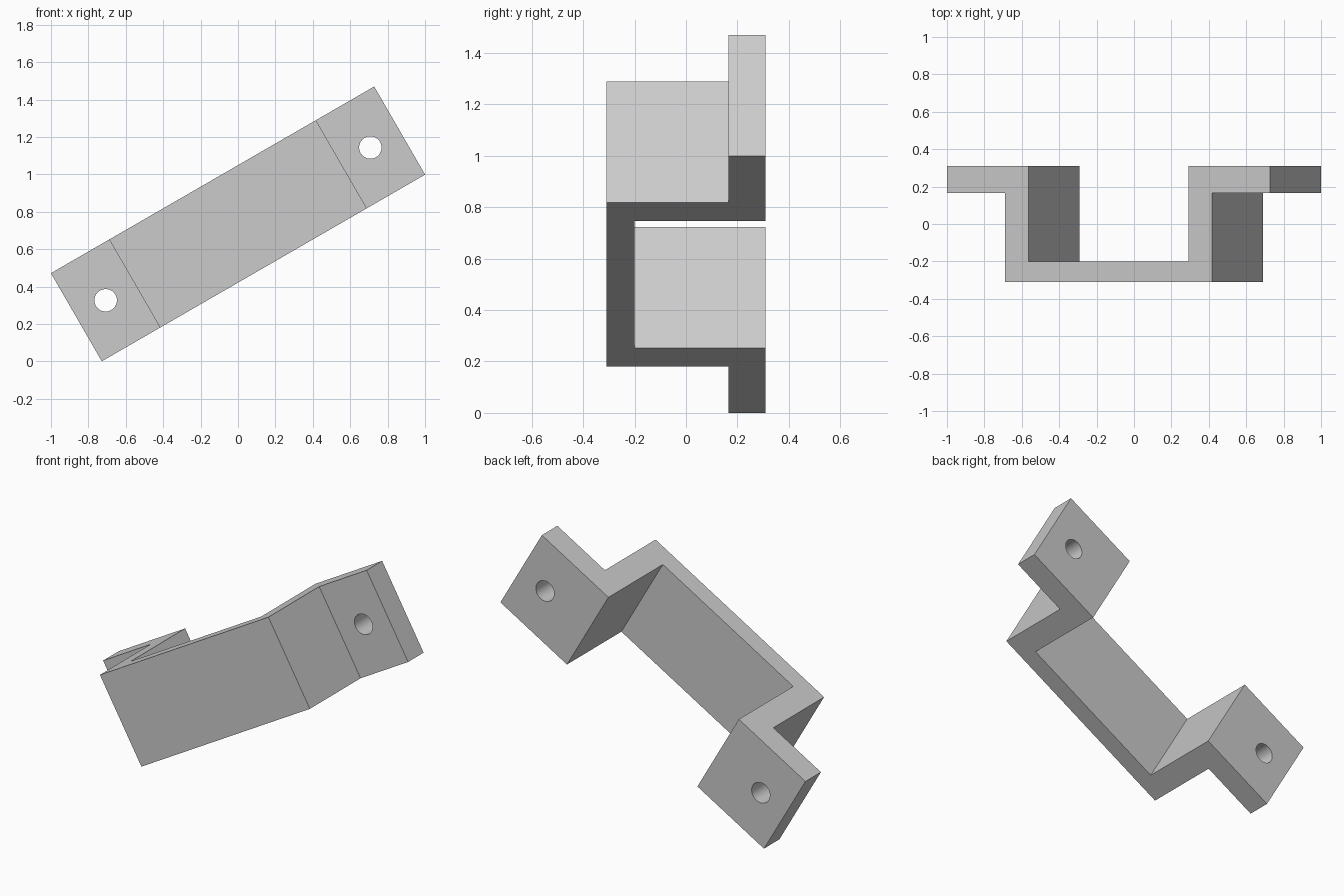
import bpy, bmesh, math
from mathutils import Matrix

cube = bpy.data.objects.get("Cube")
if cube:
    bpy.data.objects.remove(cube, do_unlink=True)

TILT = math.radians(30)
HALF_LENGTH, HALF_WIDTH, HALF_DEPTH = 0.998, 0.272, 0.31
WALL_OUT, WALL_IN = 0.638, 0.494      # upright wall faces along the bracket
FLANGE_Y, PLATE_Y = 0.165, -0.20      # front of flanges, back of bridge plate
HOLE_U, HOLE_R = 0.817, 0.06
CENTRE_Z = 0.735

# Plain grey material
grey = bpy.data.materials.new("light_grey")
grey.use_nodes = True
colour = (0.6, 0.6, 0.6, 1)
grey.diffuse_color = colour
grey.node_tree.nodes["Principled BSDF"].inputs["Base Color"].default_value = colour

# Bracket: half of the hat profile, mirrored, then extruded across its width
half = [(WALL_OUT, -HALF_DEPTH), (WALL_OUT, FLANGE_Y), (HALF_LENGTH, FLANGE_Y),
        (HALF_LENGTH, HALF_DEPTH), (WALL_IN, HALF_DEPTH), (WALL_IN, PLATE_Y)]
profile = half + [(-u, y) for u, y in reversed(half)]
bm = bmesh.new()
face = bm.faces.new([bm.verts.new((u, y, -HALF_WIDTH)) for u, y in profile])
sweep = bmesh.ops.extrude_face_region(bm, geom=[face])
top = [g for g in sweep["geom"] if isinstance(g, bmesh.types.BMVert)]
bmesh.ops.translate(bm, verts=top, vec=(0, 0, 2 * HALF_WIDTH))
bmesh.ops.recalc_face_normals(bm, faces=bm.faces)
mesh = bpy.data.meshes.new("bracket")
bm.to_mesh(mesh)
bm.free()
mesh.materials.append(grey)
bracket = bpy.data.objects.new("bracket", mesh)
bpy.context.collection.objects.link(bracket)

# Bolt holes through both flanges
for side in (-1, 1):
    bpy.ops.mesh.primitive_cylinder_add(
        vertices=48, radius=HOLE_R, depth=0.4,
        location=(side * HOLE_U, (FLANGE_Y + HALF_DEPTH) / 2, 0),
        rotation=(math.pi / 2, 0, 0))
    cutter = bpy.context.object
    cutter.name = "hole_cutter"
    cutter.hide_render = True
    cutter.data.materials.append(grey)
    cut = bracket.modifiers.new("bolt_hole", "BOOLEAN")
    cut.operation = "DIFFERENCE"
    cut.solver = "EXACT"
    cut.object = cutter
    bpy.ops.object.select_all(action="DESELECT")
    bracket.select_set(True)
    bpy.context.view_layer.objects.active = bracket
    bpy.ops.object.modifier_apply(modifier=cut.name)
    bpy.data.objects.remove(cutter, do_unlink=True)

bpy.ops.object.shade_smooth_by_angle(angle=math.radians(30))

# Tilt the bracket up towards +x and stand it on the ground
bracket.matrix_world = (Matrix.Translation((0, 0, CENTRE_Z))
                        @ Matrix.Rotation(-TILT, 4, "Y"))
